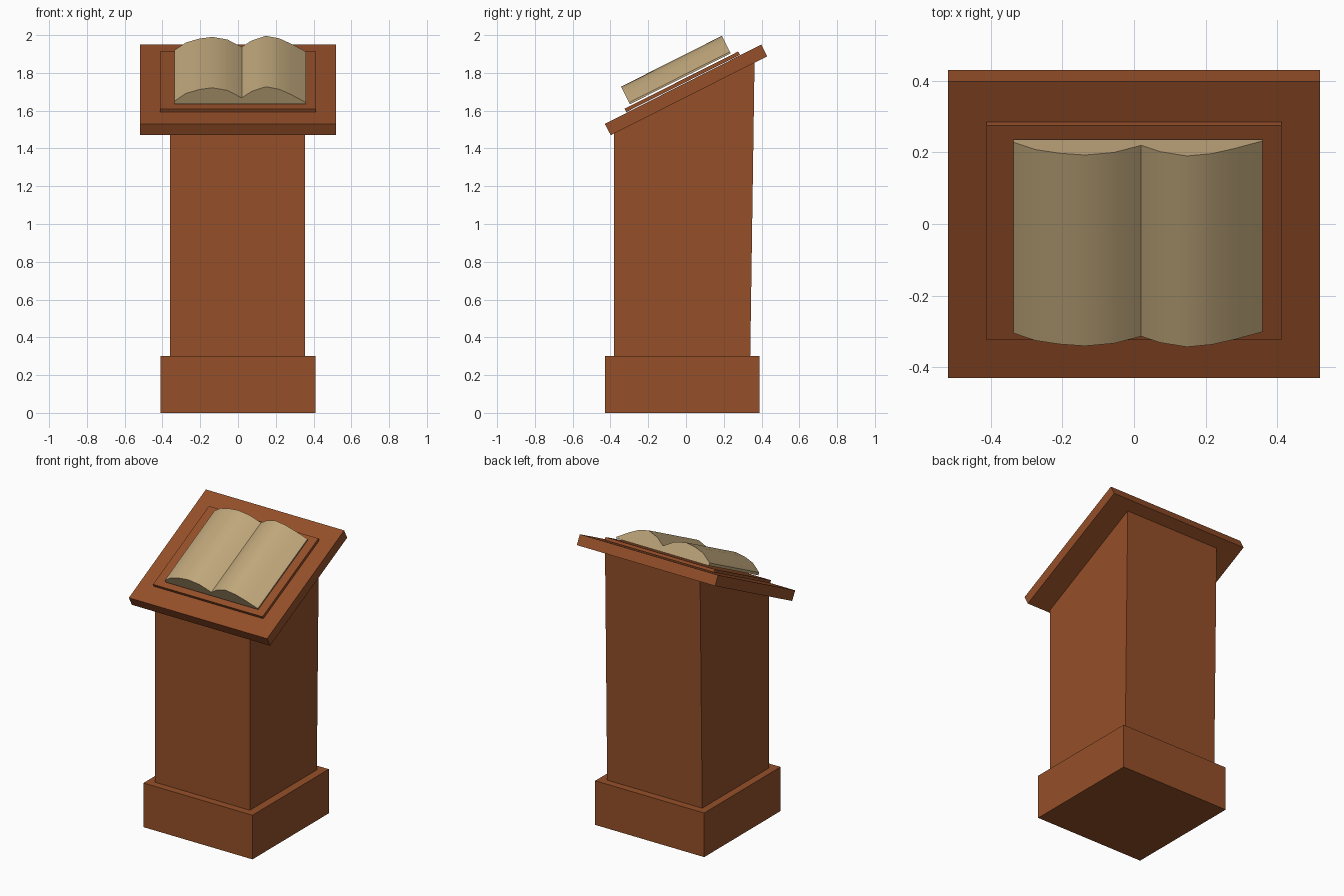
import bpy, bmesh, math
from mathutils import Vector

if "Cube" in bpy.data.objects:
    bpy.data.objects.remove(bpy.data.objects["Cube"])

TILT = math.atan2(0.417, 0.827)  # slope of the reading surface
UP = Vector((0, -math.sin(TILT), math.cos(TILT)))
BACK = Vector((0, math.cos(TILT), math.sin(TILT)))


def material(name, color):
    m = bpy.data.materials.new(name)
    m.diffuse_color = (*color, 1)
    m.use_nodes = True
    m.node_tree.nodes["Principled BSDF"].inputs["Base Color"].default_value = m.diffuse_color
    return m


wood = material("brown wood", (0.30, 0.078, 0.022))
paper = material("aged paper", (0.53, 0.39, 0.20))


def prism(name, bottom, sweep, mat):
    """Sweep a closed outline of points along a vector."""
    bm = bmesh.new()
    f = bm.faces.new([bm.verts.new(p) for p in bottom])
    r = bmesh.ops.extrude_face_region(bm, geom=[f])
    for v in r["geom"]:
        if isinstance(v, bmesh.types.BMVert):
            v.co += Vector(sweep)
    bmesh.ops.recalc_face_normals(bm, faces=bm.faces)
    me = bpy.data.meshes.new(name)
    bm.to_mesh(me)
    bm.free()
    me.materials.append(mat)
    ob = bpy.data.objects.new(name, me)
    bpy.context.collection.objects.link(ob)
    return ob


def side_prism(name, yz, x0, x1, mat):
    """Side outline swept across the width."""
    return prism(name, [(x0, y, z) for y, z in yz], (x1 - x0, 0, 0), mat)


# Square plinth
side_prism("base", [(-0.43, 0), (0.39, 0), (0.39, 0.3), (-0.43, 0.3)], -0.41, 0.41, wood)

# Column with leaning back and sloped top
side_prism("column", [(-0.38, 0.295), (0.34, 0.295), (0.363, 1.865), (-0.38, 1.49)],
           -0.36, 0.355, wood)

# Tilted board
side_prism("reading_board", [(-0.43, 1.53), (-0.398, 1.47), (0.43, 1.888), (0.398, 1.95)],
           -0.52, 0.52, wood)

# Thin book cover floating just over the board
side_prism("book_cover", [(-0.325, 1.61), (-0.316, 1.593), (0.285, 1.896), (0.276, 1.913)],
           -0.412, 0.412, wood)

# Open pages: cross-section (x, height) swept up the slope
pages = [(-0.337, 0), (-0.337, 0.018), (-0.276, 0.064), (-0.207, 0.087), (-0.137, 0.098),
         (-0.056, 0.082), (0.02, 0.038), (0.073, 0.077), (0.148, 0.104), (0.218, 0.089),
         (0.28, 0.058), (0.36, 0.010), (0.36, 0)]
origin = Vector((0, -0.297, 1.634))
book = prism("open_pages", [origin + Vector((x, 0, 0)) + UP * h for x, h in pages],
             BACK * 0.598, paper)
bpy.context.view_layer.objects.active = book
book.select_set(True)
bpy.ops.object.shade_smooth_by_angle(angle=math.radians(40))
